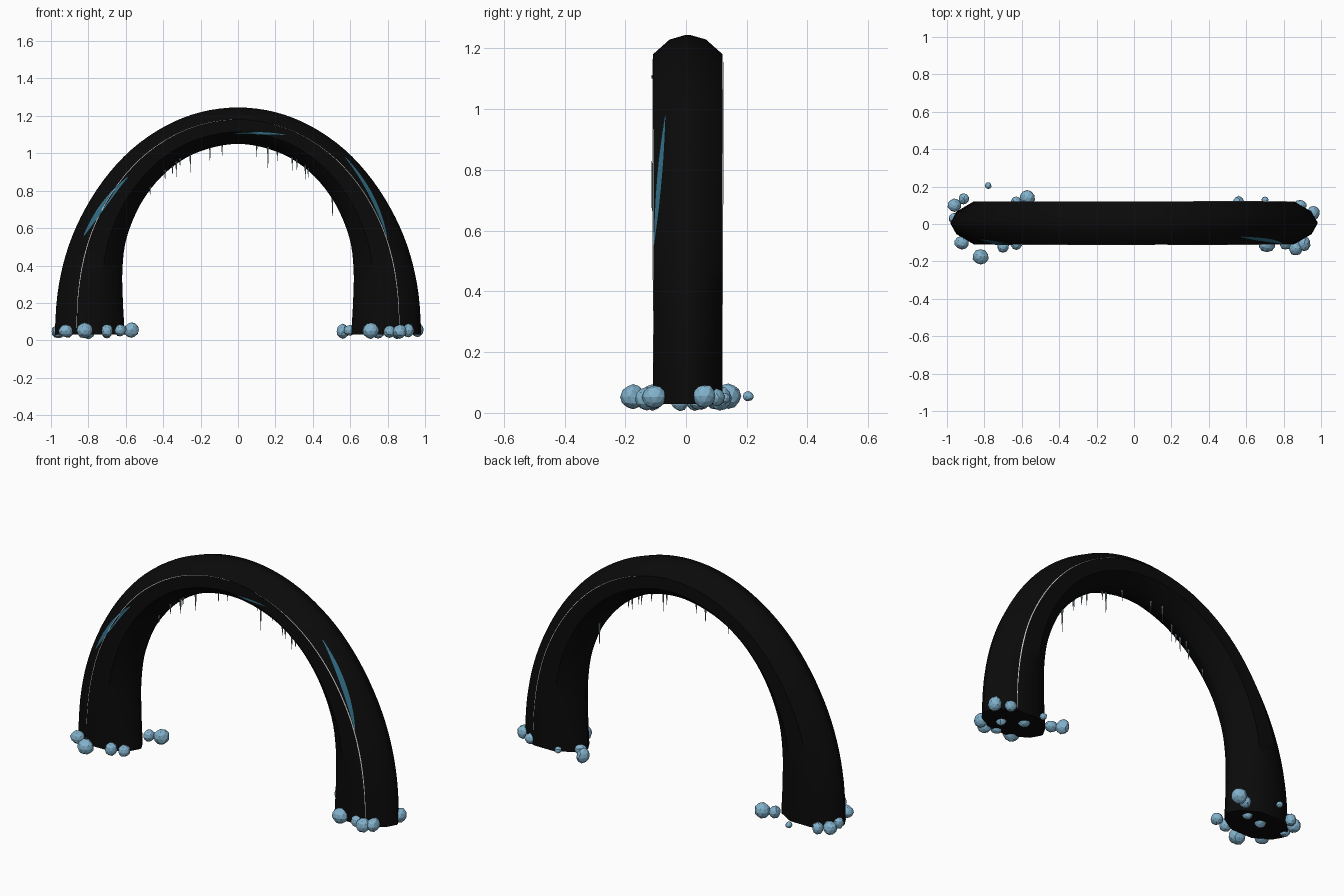
import bpy, bmesh, math, random
from mathutils import Vector

if "Cube" in bpy.data.objects:
    bpy.data.objects.remove(bpy.data.objects["Cube"])
random.seed(4)

def material(name, col):
    m = bpy.data.materials.new(name)
    m.diffuse_color = (*col, 1)
    m.use_nodes = True
    m.node_tree.nodes["Principled BSDF"].inputs["Base Color"].default_value = m.diffuse_color
    return m

BLACK = material("black_stone", (0.003, 0.003, 0.003))
BLUE = material("blue_streak", (0.03, 0.15, 0.23))
ROCK = material("ice_blue", (0.22, 0.44, 0.60))
PALE = material("pale_edge", (0.75, 0.75, 0.75))
DRIP = material("icicle", (0.22, 0.32, 0.36))

def make(name, bm, mat, smooth=False):
    bmesh.ops.recalc_face_normals(bm, faces=bm.faces[:])
    me = bpy.data.meshes.new(name)
    bm.to_mesh(me)
    bm.free()
    ob = bpy.data.objects.new(name, me)
    bpy.context.collection.objects.link(ob)
    me.materials.append(mat)
    if smooth:
        bpy.ops.object.select_all(action='DESELECT')
        ob.select_set(True)
        bpy.context.view_layer.objects.active = ob
        bpy.ops.object.shade_smooth_by_angle(angle=math.radians(35))
    return ob

# Half profile from foot to crown: outer x, z, inner x, z
HALF = [(.98, .03, .605, .03), (.965, .25, .615, .2), (.92, .46, .618, .38),
        (.84, .66, .595, .55), (.72, .855, .52, .73), (.57, 1.02, .41, .875),
        (.39, 1.145, .28, .975), (.2, 1.22, .14, 1.03), (0, 1.245, 0, 1.05)]
PROFILE = [Vector((-a, b, -c, d)) for a, b, c, d in HALF]
PROFILE += [Vector(h) for h in HALF[-2::-1]]
# Cross-section: fraction from outer to inner, half depth
SECTION = [(0, .006), (.08, .06), (.33, .115), (.67, .115), (.92, .06), (1, .006)]
YC = .006

def profile(t):
    i = min(int(t), 15)
    f = t - i
    p0, p1, p2, p3 = (PROFILE[max(0, min(16, i + k))] for k in (-1, 0, 1, 2))
    return .5 * (2*p1 + (p2-p0)*f + (2*p0-5*p1+4*p2-p3)*f*f + (3*p1-p0-3*p2+p3)*f**3)

def surface(t, s, side=-1, lift=0.0):
    q = profile(t)
    for (s0, d0), (s1, d1) in zip(SECTION, SECTION[1:]):
        if s <= s1:
            d = d0 + (d1-d0) * (s-s0) / (s1-s0)
            break
    return Vector((q[0] + (q[2]-q[0])*s, YC + side*(d+lift), q[1] + (q[3]-q[1])*s))

# Arch body
bm = bmesh.new()
loop = [(s, -1) for s, d in SECTION] + [(s, 1) for s, d in reversed(SECTION)]
rings = [[bm.verts.new(surface(k/4, s, sd)) for s, sd in loop] for k in range(65)]
n = len(loop)
for a, b in zip(rings, rings[1:]):
    for j in range(n):
        bm.faces.new((a[j], a[(j+1) % n], b[(j+1) % n], b[j]))
bm.faces.new(rings[0])
bm.faces.new(rings[-1])
make("arch", bm, BLACK, True)

# Tapered ribbons lying on the arch surface
def ribbon(name, t0, t1, s0, s1, width, mat, side=-1, lift=.004, bow=0):
    bm = bmesh.new()
    prev = None
    for k in range(25):
        f = k / 24
        t, s = t0 + (t1-t0)*f, s0 + (s1-s0)*f + bow*math.sin(math.pi*f)
        w = width * (.15 + .85*math.sin(math.pi*f))
        pair = [bm.verts.new(surface(t, s+e*w, side, lift)) for e in (-.5, .5)]
        if prev:
            bm.faces.new((prev[0], prev[1], pair[1], pair[0]))
        prev = pair
    return make(name, bm, mat)

ribbon("streak_left", 2.6, 4.4, .2, .4, .12, BLUE)
ribbon("streak_crown", 7.9, 9.5, .72, .5, .06, BLUE, bow=.04)
ribbon("streak_right", 11.15, 13.4, .13, .3, .08, BLUE)
ribbon("edge_line_left", 0, 8.2, .31, .33, .018, PALE, lift=.002)
ribbon("edge_line_right", 9.0, 16, .33, .31, .018, PALE, lift=.002)
ribbon("edge_line_back", 9.0, 16, .33, .31, .018, PALE, side=1, lift=.002)

# Icicles: x, length
bm = bmesh.new()
for x, ln in [(-.47, .03), (-.39, .04), (-.35, .05), (-.33, .07), (-.31, .03),
              (-.255, .09), (-.15, .08), (-.085, .06), (.1, .06), (.16, .12),
              (.21, .05), (.29, .06), (.315, .05), (.36, .06), (.375, .04), (.505, .11)]:
    z = .35 + .7*math.sqrt(1 - (x/.62)**2)
    y = random.uniform(-.05, .05)
    r = bmesh.ops.create_cone(bm, cap_ends=True, segments=6, radius1=.0005,
                              radius2=.006, depth=ln+.02)
    bmesh.ops.translate(bm, verts=r['verts'], vec=(x, y, z + .01 - ln/2))
make("icicles", bm, DRIP)

# Rocks round the feet: x, y, radius
ROCKS = [(-.96, .1, .034), (-.91, .135, .03), (-.92, -.1, .038), (-.82, -.175, .04),
         (-.7, -.12, .034), (-.63, -.105, .032), (-.57, .14, .04), (-.63, .115, .03),
         (-.78, .205, .018), (-.96, .03, .03), (.56, .11, .036), (.7, .128, .02),
         (.96, .06, .036), (.89, .1, .03), (.865, -.13, .035), (.81, -.105, .032),
         (.71, -.11, .04), (.91, -.105, .036), (.6, .07, .032)]
HIDDEN = [(-.8, .03, .03), (-.7, .05, .03), (.75, .04, .03), (.85, -.02, .03)]
bm = bmesh.new()
for x, y, rad in ROCKS + HIDDEN:
    r = bmesh.ops.create_icosphere(bm, subdivisions=2, radius=rad)
    sc = [random.uniform(.9, 1.12) for _ in range(3)]
    z = .04 if (x, y, rad) in HIDDEN else random.uniform(.045, .056)
    for v in r['verts']:
        v.co *= random.uniform(.94, 1.05)
        v.co = Vector((v.co.x*sc[0] + x, v.co.y*sc[1] + y, max(0, v.co.z*sc[2] + z)))
make("base_rocks", bm, ROCK)
